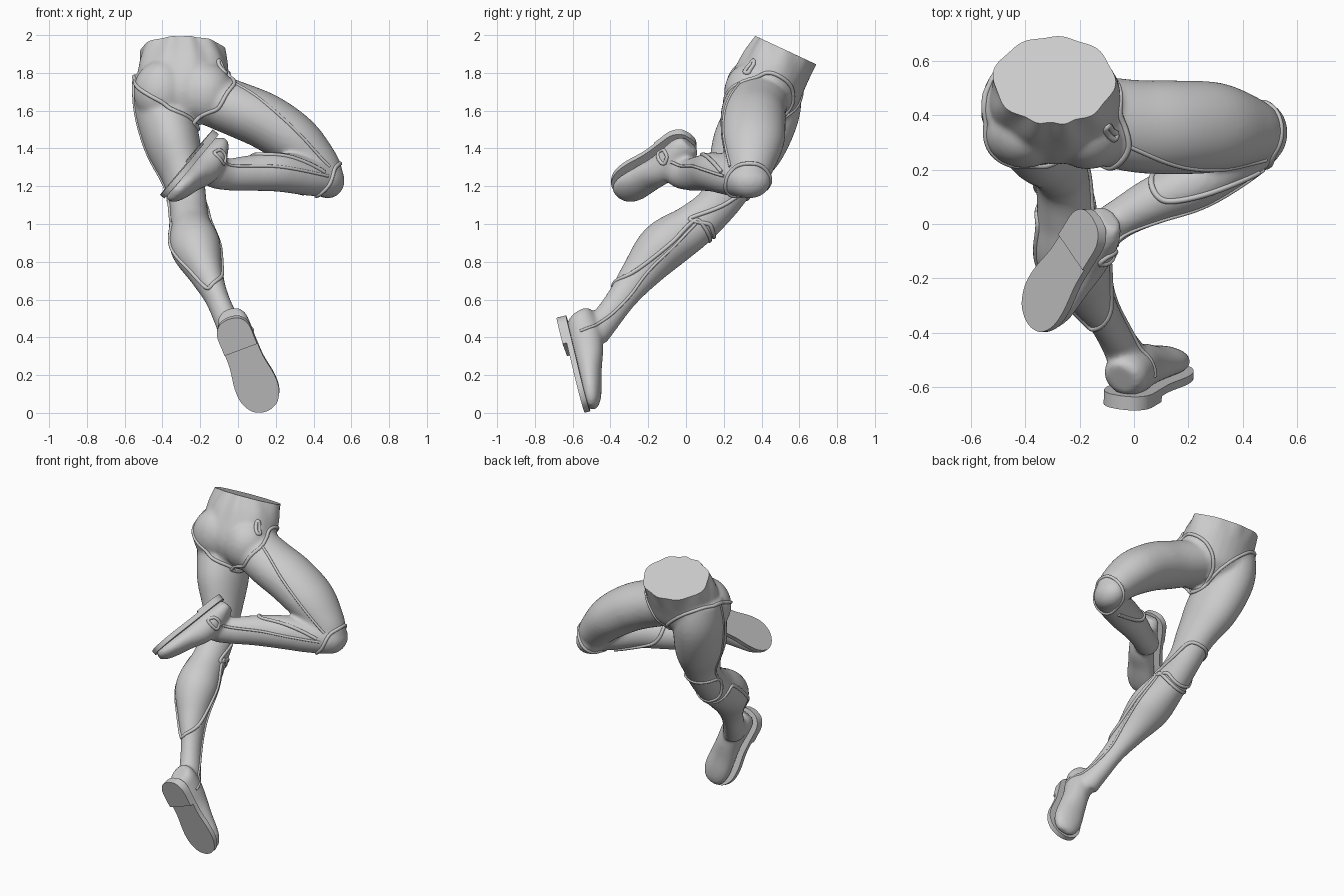
import bpy, bmesh, math
from mathutils import Vector
from mathutils.bvhtree import BVHTree

if "Cube" in bpy.data.objects:
    bpy.data.objects.remove(bpy.data.objects["Cube"])


def spline(pts, steps=6, closed=False):
    """Catmull-Rom through points of any dimension."""
    n, out = len(pts), []
    for i in range(n if closed else n - 1):
        pick = (lambda k: pts[k % n]) if closed else (lambda k: pts[max(0, min(n - 1, k))])
        a, b, c, d = (pick(i + k) for k in (-1, 0, 1, 2))
        for s in range(steps):
            t = s / steps
            out.append([0.5 * (2 * q + (r - p) * t + (2 * p - 5 * q + 4 * r - w) * t * t
                               + (3 * q - p - 3 * r + w) * t ** 3) for p, q, r, w in zip(a, b, c, d)])
    if not closed:
        out.append(list(pts[-1]))
    return out


def mesh_object(name, bm):
    bmesh.ops.recalc_face_normals(bm, faces=bm.faces)
    me = bpy.data.meshes.new(name)
    bm.to_mesh(me)
    bm.free()
    ob = bpy.data.objects.new(name, me)
    bpy.context.collection.objects.link(ob)
    return ob


def loft(bm, sections, ref, sides=28):
    """Sections are x, y, z, radius along ref, radius across."""
    rows = spline(sections)
    cs = [Vector(r[:3]) for r in rows]
    rings = []
    for i, r in enumerate(rows):
        t = (cs[min(i + 1, len(cs) - 1)] - cs[max(i - 1, 0)]).normalized()
        u = Vector(ref)
        u = (u - t * u.dot(t)).normalized()
        v = t.cross(u)
        rings.append([bm.verts.new(cs[i] + u * r[3] * math.cos(a) + v * r[4] * math.sin(a))
                      for a in (2 * math.pi * k / sides for k in range(sides))])
    for A, B in zip(rings, rings[1:]):
        for k in range(sides):
            j = (k + 1) % sides
            bm.faces.new((A[k], A[j], B[j], B[k]))
    bm.faces.new(rings[0])
    bm.faces.new(rings[-1])


def ball(bm, c, size):
    r = bmesh.ops.create_uvsphere(bm, u_segments=24, v_segments=14, radius=1)
    for v in r['verts']:
        v.co = Vector(c) + Vector([a * b for a, b in zip(v.co, size)])


def smooth(ob, angle=40):
    bpy.ops.object.select_all(action='DESELECT')
    ob.select_set(True)
    bpy.context.view_layer.objects.active = ob
    bpy.ops.object.shade_smooth_by_angle(angle=math.radians(angle))


class FootFrame:
    def __init__(self, centre, along, down):
        self.d = Vector(along).normalized()
        n = Vector(down)
        self.n = (n - self.d * n.dot(self.d)).normalized()
        self.s = self.n.cross(self.d)
        self.heel = Vector(centre) - self.d * 0.272

    def at(self, t, h, w=0):
        return self.heel + self.d * t * 1.03 - self.n * h + self.s * w * 1.08


planted = FootFrame((.05, -.60, .255), (.2, .12, -.49), (-.04, -.97, -.25))
raised = FootFrame((-.268, -.17, 1.325), (-.225, -.36, -.27), (-.78, -.06, .62))

bm = bmesh.new()
# pelvis and buttocks
loft(bm, [(-.29, .37, 1.56, .13, .13), (-.29, .40, 1.67, .235, .19), (-.29, .46, 1.80, .242, .19),
          (-.295, .53, 1.92, .223, .176), (-.295, .555, 1.975, .22, .174)], (1, 0, 0))
ball(bm, (-.402, .34, 1.70), (.152, .135, .17))
ball(bm, (-.17, .34, 1.69), (.145, .14, .165))
# straight leg
loft(bm, [(-.41, .45, 1.79, .145, .15), (-.40, .425, 1.62, .155, .185), (-.345, .33, 1.42, .147, .193),
          (-.29, .245, 1.25, .112, .143), (-.265, .17, 1.11, .1, .11), (-.25, .04, .99, .107, .12),
          (-.225, -.12, .88, .134, .134), (-.168, -.245, .735, .09, .102), (-.115, -.335, .615, .064, .079),
          (-.065, -.42, .5, .064, .076), (-.025, -.49, .42, .073, .085)], (1, 0, 0))
ball(bm, (-.265, .205, 1.11), (.075, .08, .075))
# bent thigh and knee
loft(bm, [(-.17, .39, 1.67, .16, .14), (0, .36, 1.605, .17, .146), (.15, .355, 1.54, .173, .148),
          (.3, .355, 1.44, .166, .14), (.41, .345, 1.33, .132, .117), (.47, .335, 1.25, .1, .095),
          (.5, .33, 1.2, .06, .06)], (0, 1, 0))
ball(bm, (.475, .335, 1.23), (.09, .115, .095))
# bent shank
loft(bm, [(.48, .31, 1.23, .09, .085), (.37, .235, 1.25, .1, .095), (.22, .15, 1.275, .105, .1),
          (.07, .085, 1.27, .095, .087), (-.05, .02, 1.262, .085, .073), (-.135, -.04, 1.275, .08, .075),
          (-.175, -.06, 1.31, .06, .065)], (0, 0, 1))
# boot feet
front_half = [(.22, .095, .08, .08), (.32, .08, .088, .064), (.42, .066, .094, .054),
              (.485, .054, .078, .042), (.52, .044, .045, .022)]
heels = ([(.005, .09, .062, .065), (.04, .10, .084, .08), (.13, .10, .084, .09)],
         [(.005, .07, .062, .045), (.05, .078, .084, .056), (.13, .09, .083, .076)])
for f, back in zip((planted, raised), heels):
    loft(bm, [(*f.at(t, h), w, hh) for t, h, w, hh in back + front_half], f.s)

body = mesh_object("trouser_legs", bm)
rm = body.modifiers.new("fuse", 'REMESH')
rm.mode, rm.voxel_size = 'VOXEL', 0.011
sm = body.modifiers.new("soften", 'SMOOTH')
sm.factor, sm.iterations = 0.5, 12
dg = bpy.context.evaluated_depsgraph_get()
me = bpy.data.meshes.new_from_object(body.evaluated_get(dg))
body.modifiers.clear()
bm = bmesh.new()
bm.from_mesh(me)
# gentle cloth folds at the waist and flat waist cut
for v in bm.verts:
    k = max(0, min(1, (v.co.z - 1.76) / .15))
    a = math.atan2(v.co.y - .5, v.co.x + .29)
    v.co += Vector((math.cos(a), math.sin(a), 0)) * k * .006 * math.sin(9 * a + 1)
bmesh.ops.bisect_plane(bm, geom=bm.verts[:] + bm.edges[:] + bm.faces[:], plane_co=(-.29, .525, 1.922),
                       plane_no=(0, .42, .9), clear_outer=True)
bmesh.ops.holes_fill(bm, edges=[e for e in bm.edges if e.is_boundary], sides=0)
bmesh.ops.recalc_face_normals(bm, faces=bm.faces)
tree = BVHTree.FromBMesh(bm)
bm.to_mesh(me)
bm.free()
body.data = me
smooth(body, 50)


# soles and heel blocks
def slab(name, f, outline, low, high):
    bm = bmesh.new()
    a, b = ([bm.verts.new(f.at(t, h, w)) for t, w in outline] for h in (low, high))
    bm.faces.new(a)
    bm.faces.new(b)
    for i in range(len(a)):
        j = (i + 1) % len(a)
        bm.faces.new((a[i], a[j], b[j], b[i]))
    smooth(mesh_object(name, bm))


half = spline([(0, 0), (.012, .05), (.06, .083), (.15, .086), (.25, .088), (.36, .104), (.44, .1),
               (.5, .07), (.525, .03), (.53, 0)], 4)
for label, f, drop in (("planted", planted, -.022), ("raised", raised, -.01)):
    outline = half + [(t, -w) for t, w in half[-2:0:-1]]
    slab(label + "_sole", f, outline, 0, .03)
    slab(label + "_heel", f, [p for p in outline if p[0] <= .19], drop, .01)


# raised piping, snapped to the cloth surface
def piping(name, pts, closed=False, r=.011, steps=12):
    cu = bpy.data.curves.new(name, 'CURVE')
    cu.dimensions, cu.bevel_depth, cu.bevel_resolution = '3D', r, 2
    path = [tree.find_nearest(Vector(p))[0] for p in spline(pts, steps, closed)]
    n = len(path)
    for _ in range(2 if steps > 5 else 0):
        path = [(path[i - 1] + path[i] * 2 + path[(i + 1) % n]) / 4 if closed or 0 < i < n - 1
                else path[i] for i in range(n)]
    sp = cu.splines.new('POLY')
    sp.points.add(n - 1)
    for p, c in zip(sp.points, path):
        p.co = (*c, 1)
    sp.use_cyclic_u = closed
    cu.use_fill_caps = True
    bpy.context.collection.objects.link(bpy.data.objects.new(name, cu))


piping("straight_hip_piping", [(-.56, .42, 1.78), (-.5, .27, 1.71), (-.38, .2, 1.63), (-.26, .24, 1.57),
       (-.22, .38, 1.5), (-.25, .56, 1.6), (-.4, .63, 1.72), (-.53, .55, 1.79)], True)
piping("bent_hip_piping", [(-.22, .25, 1.54), (-.12, .19, 1.6), (-.06, .2, 1.7), (-.01, .28, 1.78),
       (-.05, .45, 1.8), (-.12, .55, 1.72), (-.2, .52, 1.6), (-.22, .38, 1.5)], True)
piping("bent_thigh_seam", [(-.01, .27, 1.77), (.15, .22, 1.63), (.3, .2, 1.5), (.48, .24, 1.3)], r=.008)
piping("bent_knee_piping", [(.42, .25, 1.16), (.48, .22, 1.22), (.52, .25, 1.3), (.52, .38, 1.31),
       (.48, .44, 1.24), (.42, .4, 1.16)], True)
piping("bent_boot_cuff", [(.45, .2, 1.27), (.3, .12, 1.35), (.12, .08, 1.38), (.06, .16, 1.34),
       (.12, .19, 1.24), (.35, .27, 1.16)])
piping("bent_boot_seam", [(-.08, -.08, 1.33), (0, -.03, 1.31), (.2, .06, 1.3), (.46, .22, 1.25)], r=.008)
piping("straight_thigh_seam", [(-.56, .42, 1.78), (-.5, .35, 1.5), (-.4, .25, 1.22), (-.36, .15, 1.1)], r=.008)
piping("straight_knee_piping", [(-.17, .02, 1.02), (-.17, .12, 1.0), (-.25, .12, .96), (-.34, .12, 1.0),
       (-.36, .15, 1.1), (-.3, .28, 1.16), (-.22, .28, 1.16), (-.17, .2, 1.1)], True)
piping("straight_boot_cuff", [(-.15, -.38, .66), (-.1, -.25, .76), (-.12, -.08, .9), (-.16, .05, 1.02),
       (-.25, .09, .95), (-.34, 0, 1.0), (-.33, -.15, .87), (-.25, -.33, .72)], True)
piping("straight_boot_seam", [(-.16, .05, 1.0), (-.09, -.18, .77), (-.07, -.3, .62), (-.01, -.42, .5),
       (.04, -.55, .42)], r=.008)
piping("ankle_buckle", [(-.1, -.11, 1.385), (-.07, -.1, 1.355), (-.1, -.11, 1.32), (-.135, -.12, 1.35)],
       True, .01, steps=4)
piping("hip_clip", [(-.085, .33, 1.87), (-.065, .34, 1.87), (-.045, .33, 1.82), (-.07, .31, 1.81)], True, .012, steps=4)
